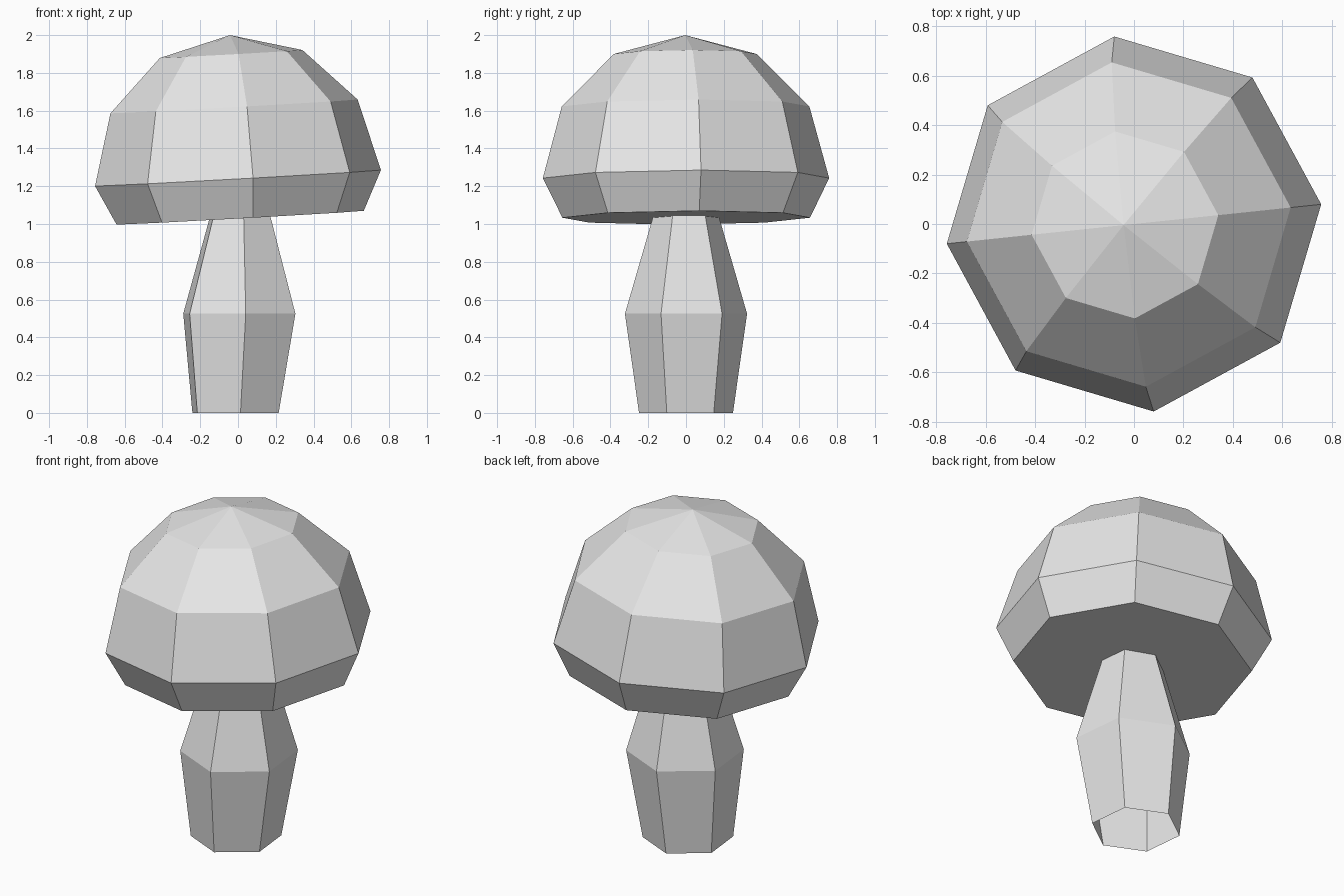
import bpy
import bmesh
import math
from mathutils import Matrix

default_cube = bpy.data.objects.get("Cube")
if default_cube:
    bpy.data.objects.remove(default_cube, do_unlink=True)

GREY = (0.8, 0.8, 0.8, 1.0)
pale_grey = bpy.data.materials.new("pale_grey")
pale_grey.use_nodes = True
pale_grey.diffuse_color = GREY
pale_grey.node_tree.nodes["Principled BSDF"].inputs["Base Color"].default_value = GREY


def lathe(name, sides, rings, tip=None, close_bottom=False):
    """Faceted body from (x offset, z, radius) rings, listed bottom to top."""
    bm = bmesh.new()
    loops = []
    for x, z, radius in rings:
        angles = [math.tau * i / sides for i in range(sides)]
        loops.append([bm.verts.new((x + radius * math.cos(a), radius * math.sin(a), z))
                      for a in angles])
    for low, high in zip(loops, loops[1:]):
        for i in range(sides):
            j = (i + 1) % sides
            bm.faces.new((low[i], low[j], high[j], high[i]))
    if tip is not None:
        top = bm.verts.new((0, 0, tip))
        for i in range(sides):
            bm.faces.new((loops[-1][i], loops[-1][(i + 1) % sides], top))
    if close_bottom:
        bm.faces.new(loops[0][::-1])
    mesh = bpy.data.meshes.new(name)
    bm.to_mesh(mesh)
    bm.free()
    mesh.materials.append(pale_grey)
    obj = bpy.data.objects.new(name, mesh)
    bpy.context.collection.objects.link(obj)
    return obj


TWIST = Matrix.Rotation(math.radians(6), 4, "Z")

# Stem: six-sided, slightly bent, open underneath
stem = lathe("stem", 6, [(-0.013, 0, 0.25), (0.007, 0.525, 0.325), (0.012, 1.06, 0.169)])
stem.matrix_world = TWIST @ Matrix.Rotation(math.radians(30), 4, "Z")
# Keep the bend along x although the facets are turned
stem.data.transform(Matrix.Identity(4))
for i, vert in enumerate(stem.data.vertices):
    offset = (-0.013, 0.007, 0.012)[i // 6]
    vert.co.x += offset * (math.cos(math.radians(36)) - 1)
    vert.co.y -= offset * math.sin(math.radians(36))

# Cap: eight-sided dome, tilted, with a flat closed underside
cap = lathe("cap", 8,
            [(0, -0.21, 0.659), (0, 0, 0.762), (0, 0.38, 0.659), (0, 0.658, 0.38)],
            tip=0.758, close_bottom=True)
cap.matrix_world = (Matrix.Translation((0, 0, 1.243)) @ TWIST
                    @ Matrix.Rotation(math.radians(-3.2), 4, "Y"))
